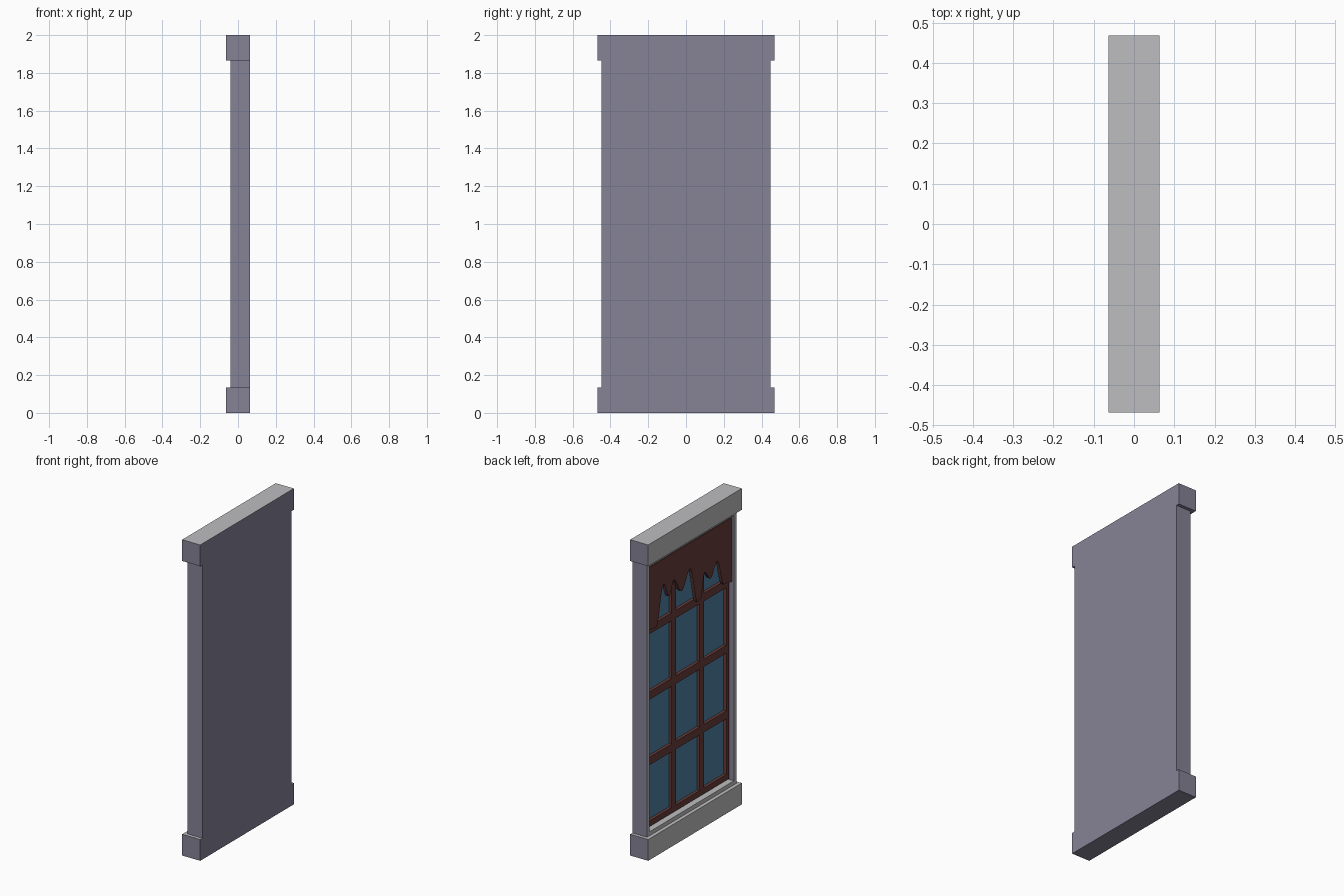
import bpy, bmesh, math
from mathutils import Vector

if "Cube" in bpy.data.objects:
    bpy.data.objects.remove(bpy.data.objects["Cube"])


def material(name, rgb):
    m = bpy.data.materials.new(name)
    m.diffuse_color = (*rgb, 1.0)
    m.use_nodes = True
    m.node_tree.nodes["Principled BSDF"].inputs["Base Color"].default_value = m.diffuse_color
    return m


GREY = material("light_grey_stone", (0.515, 0.515, 0.525))
PURPLE = material("purple_grey_stone", (0.238, 0.223, 0.305))
BROWN = material("dark_red_brown", (0.138, 0.045, 0.041))
GLASS = material("blue_glass", (0.074, 0.216, 0.366))


def finish(bm, name, mats):
    me = bpy.data.meshes.new(name)
    bm.to_mesh(me)
    bm.free()
    for m in mats:
        me.materials.append(m)
    ob = bpy.data.objects.new(name, me)
    bpy.context.collection.objects.link(ob)
    return ob


def add_box(bm, x, y, z):
    """Add a box from (min, max) ranges."""
    verts = bmesh.ops.create_cube(bm, size=1)["verts"]
    for v in verts:
        v.co = Vector([r[0] if c < 0 else r[1] for c, r in zip(v.co, (x, y, z))])


def paint_stone(bm):
    """Grey on window side and upward faces, purple elsewhere."""
    bm.normal_update()
    for f in bm.faces:
        f.material_index = 0 if f.normal.x < -0.5 or f.normal.z > 0.5 else 1


# Top and bottom blocks
for name, z in (("bottom_block", (0, 0.135)), ("top_block", (1.865, 2.0))):
    bm = bmesh.new()
    add_box(bm, (-0.063, 0.063), (-0.468, 0.468), z)
    paint_stone(bm)
    finish(bm, name, (GREY, PURPLE))

# Wall body with a recessed opening, the recess floor is the glass
BAR_X, GLASS_X = -0.013, 0.006
OY, Z0, Z1 = 0.411, 0.171, 1.829
bm = bmesh.new()
add_box(bm, (-0.04, 0.063), (-0.447, 0.447), (0.135, 1.865))
bm.normal_update()
bmesh.ops.delete(bm, geom=[f for f in bm.faces if abs(f.normal.z) > 0.5], context="FACES_ONLY")
face = next(f for f in bm.faces if f.normal.x < -0.5)
bmesh.ops.inset_region(bm, faces=[face], thickness=0.036, use_boundary=True)
pane = bmesh.ops.extrude_discrete_faces(bm, faces=[face])["faces"][0]
for v in pane.verts:
    v.co.x = GLASS_X
paint_stone(bm)
pane.material_index = 2
finish(bm, "window_wall", (GREY, PURPLE, GLASS))

# Window bars: outer frame plus a 3 x 4 grid
bm = bmesh.new()
bx = (BAR_X, GLASS_X + 0.002)
for y0, y1 in ((-OY, -0.385), (-0.1625, -0.1175), (0.1175, 0.1625), (0.385, OY)):
    add_box(bm, bx, (y0, y1), (Z0, Z1))
for z0, z1 in ((Z0, 0.207), (0.56, 0.61), (0.975, 1.025), (1.39, 1.44), (1.79, Z1)):
    add_box(bm, bx, (-OY, OY), (z0, z1))
finish(bm, "window_bars", (BROWN,))

# Dripping sheet: lower edge eased between drip tips and arches
tips = [(OY, 1.43), (0.345, 1.425), (0.27, 1.67), (0.215, 1.57), (0.168, 1.655),
        (0.09, 1.555), (0.005, 1.665), (-0.07, 1.425), (-0.1, 1.435), (-0.14, 1.585),
        (-0.2, 1.525), (-0.265, 1.61), (-0.335, 1.435), (-OY, 1.425)]
edge = []
for (ya, za), (yb, zb) in zip(tips, tips[1:]):
    for i in range(8):
        t = i / 8
        s = (1 - math.cos(math.pi * t)) / 2
        edge.append((ya + (yb - ya) * t, za + (zb - za) * s))
edge.append(tips[-1])
bm = bmesh.new()
low = [bm.verts.new((-0.033, y, z)) for y, z in edge]
high = [bm.verts.new((-0.033, y, Z1)) for y, z in edge]
for i in range(len(edge) - 1):
    bm.faces.new((low[i], low[i + 1], high[i + 1], high[i]))
geo = bmesh.ops.extrude_face_region(bm, geom=bm.faces[:], use_keep_orig=True)["geom"]
for v in geo:
    if isinstance(v, bmesh.types.BMVert):
        v.co.x = BAR_X
bmesh.ops.recalc_face_normals(bm, faces=bm.faces[:])
finish(bm, "dripping_sheet", (BROWN,))
